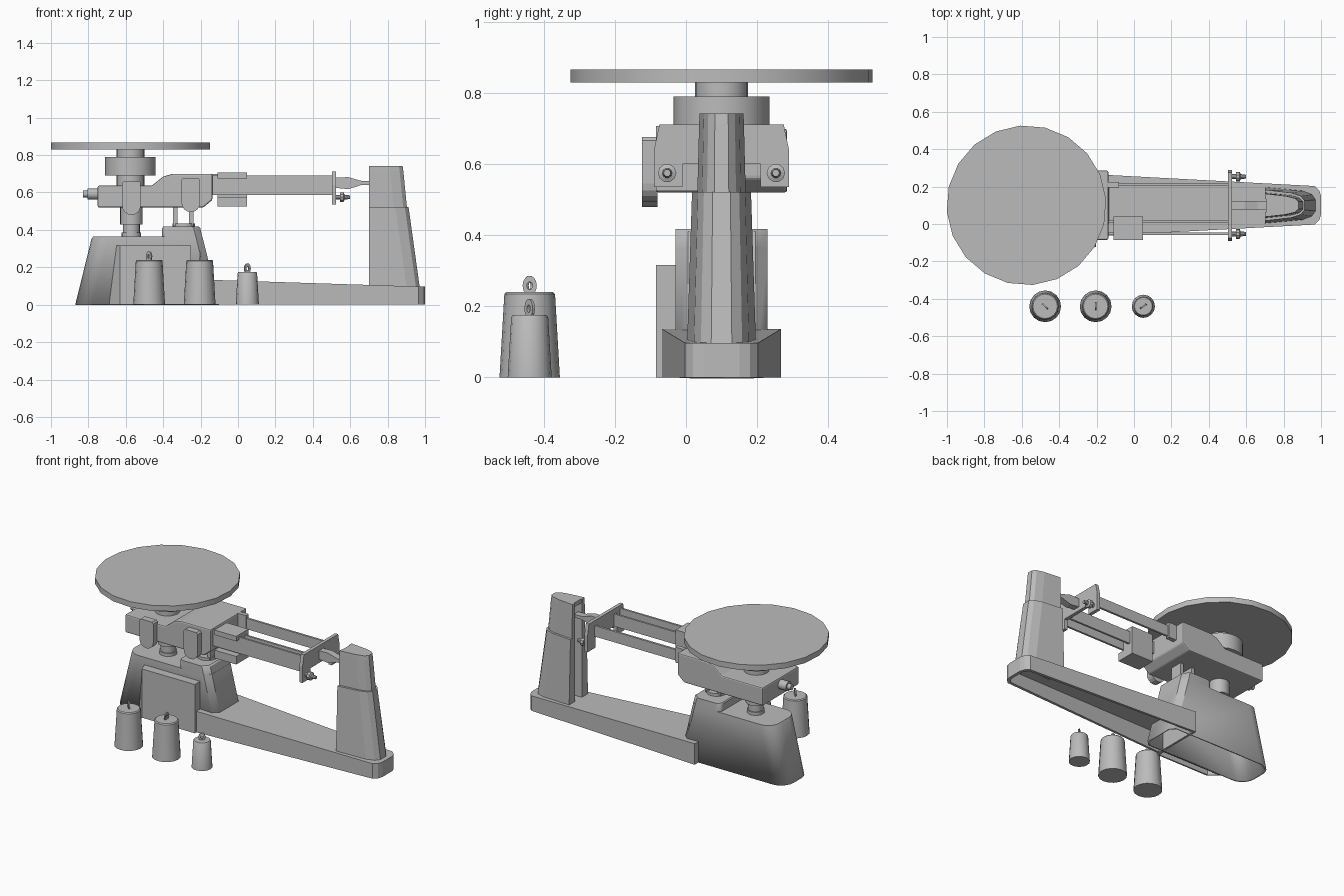
import bpy, bmesh, math
from mathutils import Matrix, Vector

old = bpy.data.objects.get("Cube")
if old:
    bpy.data.objects.remove(old, do_unlink=True)

MID = 0.1  # y of the balance's plane of symmetry

grey = bpy.data.materials.new("plain_grey")
grey.use_nodes = True
grey.diffuse_color = (0.5, 0.5, 0.5, 1)
bsdf = next(n for n in grey.node_tree.nodes if n.type == 'BSDF_PRINCIPLED')
bsdf.inputs["Base Color"].default_value = grey.diffuse_color


def finish(name, bm, bevel=0, wall=0, smooth=False, closed=True):
    if closed:
        bmesh.ops.recalc_face_normals(bm, faces=bm.faces[:])
    me = bpy.data.meshes.new(name)
    bm.to_mesh(me)
    bm.free()
    me.materials.append(grey)
    ob = bpy.data.objects.new(name, me)
    bpy.context.collection.objects.link(ob)
    if wall:
        mod = ob.modifiers.new("wall", 'SOLIDIFY')
        mod.thickness, mod.offset = wall, -1
    if bevel:
        mod = ob.modifiers.new("edge", 'BEVEL')
        mod.width, mod.segments, mod.limit_method = bevel, 2, 'ANGLE'
    if smooth:
        bpy.ops.object.select_all(action='DESELECT')
        ob.select_set(True)
        bpy.context.view_layer.objects.active = ob
        bpy.ops.object.shade_smooth_by_angle(angle=math.radians(35))
    return ob


def loft(name, rings, bottom=True, **kw):
    """Skin a stack of equal-length 3D rings; an open bottom makes a shell."""
    bm = bmesh.new()
    rows = [[bm.verts.new(p) for p in ring] for ring in rings]
    for low, high in zip(rows, rows[1:]):
        for i in range(len(low)):
            j = (i + 1) % len(low)
            bm.faces.new((low[i], low[j], high[j], high[i]))
    bm.faces.new(rows[-1])
    if bottom:
        bm.faces.new(rows[0][::-1])
    return finish(name, bm, closed=bottom, **kw)


def prism(name, profile, y0, y1, **kw):
    return loft(name, [[(x, y, z) for x, z in profile] for y in (y0, y1)], **kw)


def box(name, x, y, z, **kw):
    return prism(name, [(x[0], z[0]), (x[1], z[0]), (x[1], z[1]), (x[0], z[1])], *y, **kw)


def turned(name, steps, origin, sides=20, axis='Z', phase=0, **kw):
    """Turned part from (radius, height) steps along an axis."""
    rings = []
    for r, h in steps:
        ring = []
        for i in range(sides):
            a = phase + math.tau * i / sides
            p = Vector((r * math.cos(a), r * math.sin(a), h))
            if axis == 'X':
                p = Vector((p.z, p.x, p.y))
            ring.append(Vector(origin) + p)
        rings.append(ring)
    return loft(name, rings, smooth=True, **kw)


# hollow base housing: rounded left end, chamfered right end
def housing_ring(x0, x1, z, r=0.09, c=0.035, half=0.13):
    pts = [(x1 - c, half), ]
    for k in range(6):
        a = math.pi / 2 + k * math.pi / 10
        pts.append((x0 + r + r * math.cos(a), half - r + r * math.sin(a)))
    for k in range(6):
        a = math.pi + k * math.pi / 10
        pts.append((x0 + r + r * math.cos(a), r - half + r * math.sin(a)))
    pts += [(x1 - c, -half), (x1, c - half), (x1, half - c)]
    return [(x, MID + y, z) for x, y in pts]


loft("base_housing", [housing_ring(-0.87, -0.10, 0), housing_ring(-0.784, -0.187, 0.35),
                      housing_ring(-0.775, -0.19, 0.365, r=0.08)],
     bottom=False, wall=0.012, smooth=True)
loft("housing_step", [housing_ring(-0.405, -0.19, 0.36, r=0.03),
                      housing_ring(-0.405, -0.202, 0.41, r=0.03),
                      housing_ring(-0.40, -0.21, 0.417, r=0.03)], smooth=True)

# front panel on the housing
loft("front_panel", [[(left, -0.028, z), (-0.63, -0.085, z), (-0.25, -0.085, z), (-0.25, -0.028, z)]
                     for left, z in ((-0.69, 0), (-0.65, 0.316))], bottom=False, wall=0.012)

# long hollow arm, tapering in plan and height
arm_plan = [(-0.25, -0.168), (0.965, -0.103), (0.99, -0.08), (1.0, -0.05)]
arm_plan += [(x, -y) for x, y in reversed(arm_plan)]
loft("base_arm", [[(x, MID + y, 0) for x, y in arm_plan],
                  [(x, MID + y, 0.132 - 0.036 * (x + 0.12) / 1.12) for x, y in arm_plan]],
     bottom=False, wall=0.02)


# pointer tower: D-shaped plan with a slot in its inner side
def tower_ring(x1, half, z, slot=0.83):
    side = [(0.70, 0.035), (0.70, half), (x1 - 0.07, half * 0.8), (x1 - 0.02, half * 0.6),
            (x1, half * 0.3)]
    pts = [(slot, -0.035)] + [(x, -y) for x, y in side]
    pts += [(x, y) for x, y in reversed(side)] + [(slot, 0.035)]
    return [(x, MID + y, z) for x, y in pts]


loft("tower_lower", [tower_ring(0.972, 0.097, 0.09), tower_ring(0.912, 0.083, 0.522)])
loft("tower_upper", [tower_ring(0.903, 0.068, 0.522), tower_ring(0.884, 0.063, 0.715)])
loft("tower_cap", [tower_ring(0.884, 0.063, 0.715, 0.705), tower_ring(0.88, 0.062, 0.742, 0.705)])

# supports between the housing and the beam body
turned("main_post", [(0.052, 0.36), (0.052, 0.385), (0.045, 0.385), (0.045, 0.43),
                     (0.06, 0.43), (0.06, 0.53)], (-0.57, MID, 0))
turned("side_post_collar", [(0.06, 0.41), (0.06, 0.435)], (-0.29, MID, 0))
for n, x in (("left", -0.25), ("right", -0.335)):
    box("side_post_" + n, (x - 0.012, x + 0.012), (MID - 0.04, MID + 0.04), (0.42, 0.53))

# beam body with a raised right half
prism("beam_body", [(-0.75, 0.52), (-0.185, 0.52), (-0.137, 0.56), (-0.137, 0.70), (-0.35, 0.70),
                    (-0.40, 0.685), (-0.46, 0.637), (-0.75, 0.637)], -0.085, 0.285, bevel=0.008)


# two round-ended lugs on the front
def lug(name, cx, low, high, r=0.05):
    arc = [(cx + r * math.cos(math.pi + k * math.pi / 8), low + r + r * math.sin(math.pi + k * math.pi / 8))
           for k in range(9)]
    prism(name, arc + [(cx + r, high - 0.01), (cx + r - 0.01, high), (cx - r + 0.01, high),
                       (cx - r, high - 0.01)], -0.124, -0.08)


lug("outer_lug", -0.57, 0.48, 0.66)
lug("inner_lug", -0.252, 0.495, 0.677)

# zero adjustment knob on the right-hand end
turned("zero_knob", [(0.018, 0), (0.018, 0.025), (0.03, 0.025), (0.03, 0.08)],
       (-0.83, MID, 0.592), axis='X', sides=12)

# weighing pan and its support
turned("pan_drum", [(0.135, 0.69), (0.135, 0.79)], (-0.575, MID, 0))
turned("pan_neck", [(0.075, 0.60), (0.075, 0.835)], (-0.575, MID, 0))
turned("weighing_pan", [(0.427, 0.83), (0.427, 0.866)], (-0.575, MID, 0), phase=math.radians(4.5))

# three graduated beams and the plate joining them
box("front_beam", (-0.14, 0.51), (-0.058, -0.045), (0.587, 0.692))
box("middle_beam", (-0.14, 0.51), (0.005, 0.018), (0.60, 0.68))
box("rear_beam", (-0.14, 0.51), (0.203, 0.217), (0.61, 0.68))
box("rear_beam_clamp", (-0.14, -0.08), (0.196, 0.224), (0.60, 0.70))
prism_plate = [(-0.19, 0.535), (-0.11, 0.535), (-0.11, 0.60), (0.11, 0.60), (0.11, 0.535),
               (0.19, 0.535), (0.19, 0.64), (0.175, 0.712), (-0.175, 0.712), (-0.19, 0.64)]
loft("end_plate", [[(x, MID + y, z) for y, z in prism_plate] for x in (0.503, 0.525)])
for n, s in (("front", -1), ("rear", 1)):
    turned(n + "_screw", [(0.013, 0), (0.013, 0.025), (0.026, 0.025), (0.026, 0.045),
                          (0.014, 0.05), (0.010, 0.078)],
           (0.52, MID + s * 0.153, 0.575), axis='X', sides=10)

# tapered pointer reaching into the tower slot
prism("pointer", [(0.52, 0.625), (0.59, 0.618), (0.66, 0.64), (0.72, 0.64), (0.72, 0.66),
                  (0.66, 0.662), (0.59, 0.682), (0.52, 0.68)], MID - 0.022, MID + 0.022)

# sliding weight gripping the front beams
box("slider_top", (-0.11, 0.047), (-0.085, 0.04), (0.675, 0.707))
box("slider_core", (-0.11, 0.047), (-0.042, 0.04), (0.57, 0.68))
box("slider_bottom", (-0.11, 0.047), (-0.085, 0.04), (0.525, 0.577))

# loose weights, each with a small lifting ring
for name, x, r, h, turn in (("left_weight", 0.05, 0.062, 0.175, 35), ("middle_weight", -0.205, 0.085, 0.24, 90),
                            ("right_weight", -0.475, 0.085, 0.24, -45)):
    turned(name, [(r, 0), (r * 0.84, h - 0.006), (r * 0.77, h)], (x, -0.44, 0), sides=16)
    bm = bmesh.new()
    R, w, t, n = 0.014, 0.006, 0.004, 14
    section = [(-w, -t), (w, -t), (w, t), (-w, t)]
    rows = []
    for i in range(n):
        a = math.tau * i / n
        rows.append([bm.verts.new(((R + u) * math.cos(a), v, 1.4 * (R + u) * math.sin(a)))
                     for u, v in section])
    for i in range(n):
        for k in range(4):
            m, q = (i + 1) % n, (k + 1) % 4
            bm.faces.new((rows[i][k], rows[m][k], rows[m][q], rows[i][q]))
    bm.transform(Matrix.Translation((x, -0.44, h + 0.018)) @ Matrix.Rotation(math.radians(turn), 4, 'Z'))
    finish(name + "_ring", bm)
